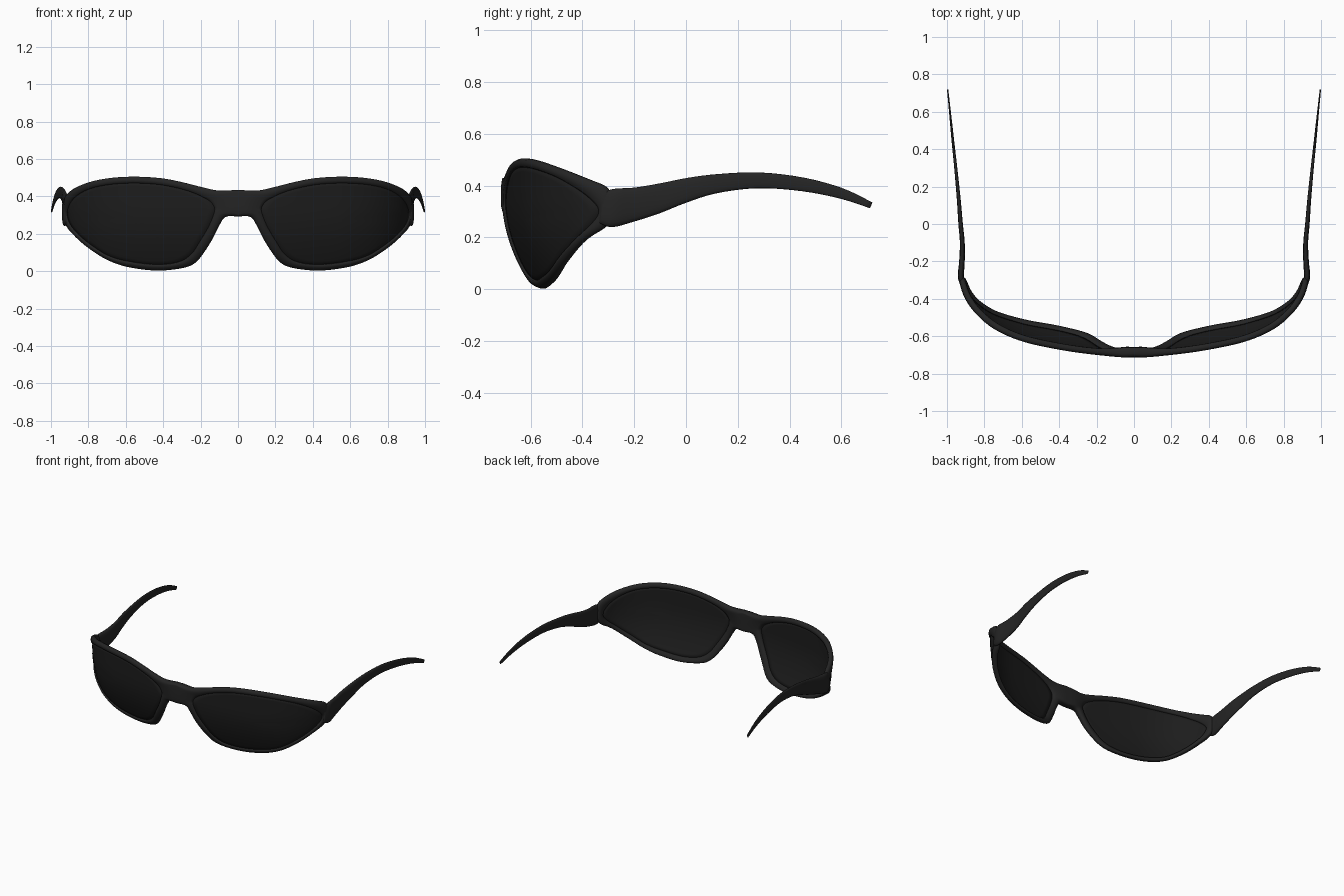
import bpy, bmesh
from math import cos, sin, exp, pi, copysign
from mathutils import Vector

if "Cube" in bpy.data.objects:
    bpy.data.objects.remove(bpy.data.objects["Cube"])


def material(name, value):
    mat = bpy.data.materials.new(name)
    mat.use_nodes = True
    colour = (value, value, value, 1)
    mat.diffuse_color = colour
    mat.node_tree.nodes["Principled BSDF"].inputs["Base Color"].default_value = colour
    return mat


FRAME = material("matte black", 0.018)
LENS = material("dark lens black", 0.012)


def spline(points, steps, closed):
    """Smooth curve through points of any dimension."""
    pts = [Vector(p) for p in points]
    n = len(pts)
    out = []
    for i in range(n if closed else n - 1):
        if closed:
            a, b, c, d = (pts[(i + k) % n] for k in (-1, 0, 1, 2))
        else:
            a, b, c, d = (pts[min(max(i + k, 0), n - 1)] for k in (-1, 0, 1, 2))
        for j in range(steps):
            t = j / steps
            out.append(b + (c - a) * (t / 2)
                       + (a * 2 - b * 5 + c * 4 - d) * (t * t / 2)
                       + (b * 3 - a - c * 3 + d) * (t ** 3 / 2))
    if not closed:
        out.append(pts[-1])
    return out


def loft(name, rings, mat, wrap=False):
    """Skin closed rings, mirrored to the other side of the model."""
    bm = bmesh.new()
    rows = [[bm.verts.new(p) for p in ring] for ring in rings]
    pairs = list(zip(rows, rows[1:]))
    if wrap:
        pairs.append((rows[-1], rows[0]))
    else:
        bm.faces.new(rows[0])
        bm.faces.new(rows[-1])
    for a, b in pairs:
        for i in range(len(a)):
            j = (i + 1) % len(a)
            bm.faces.new((a[i], a[j], b[j], b[i]))
    bmesh.ops.recalc_face_normals(bm, faces=bm.faces[:])
    bmesh.ops.bisect_plane(bm, geom=bm.verts[:] + bm.edges[:] + bm.faces[:],
                           plane_co=(0, 0, 0), plane_no=(1, 0, 0), clear_inner=True)
    mesh = bpy.data.meshes.new(name)
    bm.to_mesh(mesh)
    bm.free()
    mesh.materials.append(mat)
    mesh.shade_smooth()
    obj = bpy.data.objects.new(name, mesh)
    bpy.context.collection.objects.link(obj)
    mirror = obj.modifiers.new("mirror", "MIRROR")
    mirror.use_clip = True
    mirror.merge_threshold = 0.0005
    return obj


# Wraparound curve of the front, seen from above
STEPS = 20
wrap_curve = spline([(-.2, -.7), (0, -.715), (.2, -.7), (.4, -.672), (.6, -.627), (.75, -.56),
                     (.85, -.475), (.91, -.385), (.94, -.28), (.95, -.18)], STEPS, False)[STEPS:]
lengths = [0]
for p, q in zip(wrap_curve, wrap_curve[1:]):
    lengths.append(lengths[-1] + (q - p).length)


def place(s, z, depth):
    """Point at distance s along the front, height z, depth behind the face."""
    i = 0
    while i < len(wrap_curve) - 2 and lengths[i + 1] < s:
        i += 1
    p, q = wrap_curve[i], wrap_curve[i + 1]
    along = (q - p).normalized()
    inward = Vector((-along.y, along.x))
    depth += 0.8 * max(0, 0.35 - z) ** 2     # lower edge tucks towards the cheek
    spot = p + along * (s - lengths[i]) + inward * depth
    return Vector((spot.x, spot.y, z))


# Rim edge and matching lens edge: (rim s, rim z, lens s, lens z)
outline = spline([
    (-.06, .425, .16, .375), (.1, .43, .2, .4), (.2, .45, .26, .425),
    (.3, .475, .34, .447), (.42, .497, .44, .464), (.57, .505, .57, .47),
    (.72, .496, .71, .462), (.87, .468, .85, .435), (1.03, .42, .97, .385),
    (1.1, .385, 1.04, .335), (1.115, .31, 1.06, .3), (1.09, .245, 1.035, .26),
    (1, .195, .96, .205), (.845, .1, .83, .125), (.72, .045, .72, .075),
    (.6, .017, .6, .05), (.45, .003, .45, .036), (.31, .017, .33, .05),
    (.24, .045, .26, .09), (.19, .1, .215, .15), (.14, .175, .165, .23),
    (.1, .25, .14, .285), (.06, .293, .13, .32), (-.06, .3, .135, .345)], 5, True)

# Front frame: rounded section swept between lens edge and rim edge
section = [(0, .3), (.12, .06), (.5, 0), (.85, .08), (1, .35),
           (1, .65), (.85, .93), (.5, 1), (.12, .95), (0, .7)]


def rim_ring(t, fraction):
    ring = []
    for so, zo, si, zi in outline:
        s, z = si + (so - si) * t, zi + (zo - zi) * t
        thickness = 0.035 + 0.025 * exp(-(s / 0.12) ** 2)   # thicker at the bridge
        ring.append(place(s, z, thickness * fraction))
    return ring


loft("front_frame", [rim_ring(t, f) for t, f in section], FRAME, wrap=True)


# Lenses: thin curved shells set into the rims
def lens_ring(scale, depth):
    cs, cz = 0.55, 0.27
    return [place(cs + (p[2] - cs) * scale, cz + (p[3] - cz) * scale, depth) for p in outline]


scales = [0.05, 0.2, 0.4, 0.6, 0.8, 0.92, 1.03]
loft("lenses", [lens_ring(k, 0.01) for k in scales]
     + [lens_ring(k, 0.022) for k in reversed(scales)], LENS)

# Temple arms: (y, x, top, bottom, width)
stations = spline([
    (-.33, .918, .375, .255, .02), (-.28, .926, .388, .24, .032), (-.2, .92, .393, .26, .03),
    (-.1, .918, .41, .292, .026), (0, .927, .43, .332, .024), (.12, .936, .445, .37, .021),
    (.28, .951, .451, .39, .017), (.45, .969, .431, .379, .014), (.6, .984, .39, .35, .01),
    (.715, .996, .335, .313, .007)], 4, False)


def arm_ring(y, x, top, bottom, width, count=16):
    ring = []
    for k in range(count):
        a = 2 * pi * k / count
        across = copysign(abs(cos(a)) ** 0.8, cos(a)) * width / 2
        up = copysign(abs(sin(a)) ** 0.8, sin(a))
        ring.append((x + across, y + 0.005 * up, (top + bottom) / 2 + up * (top - bottom) / 2))
    return ring


loft("temple_arms", [arm_ring(*p) for p in stations], FRAME)
